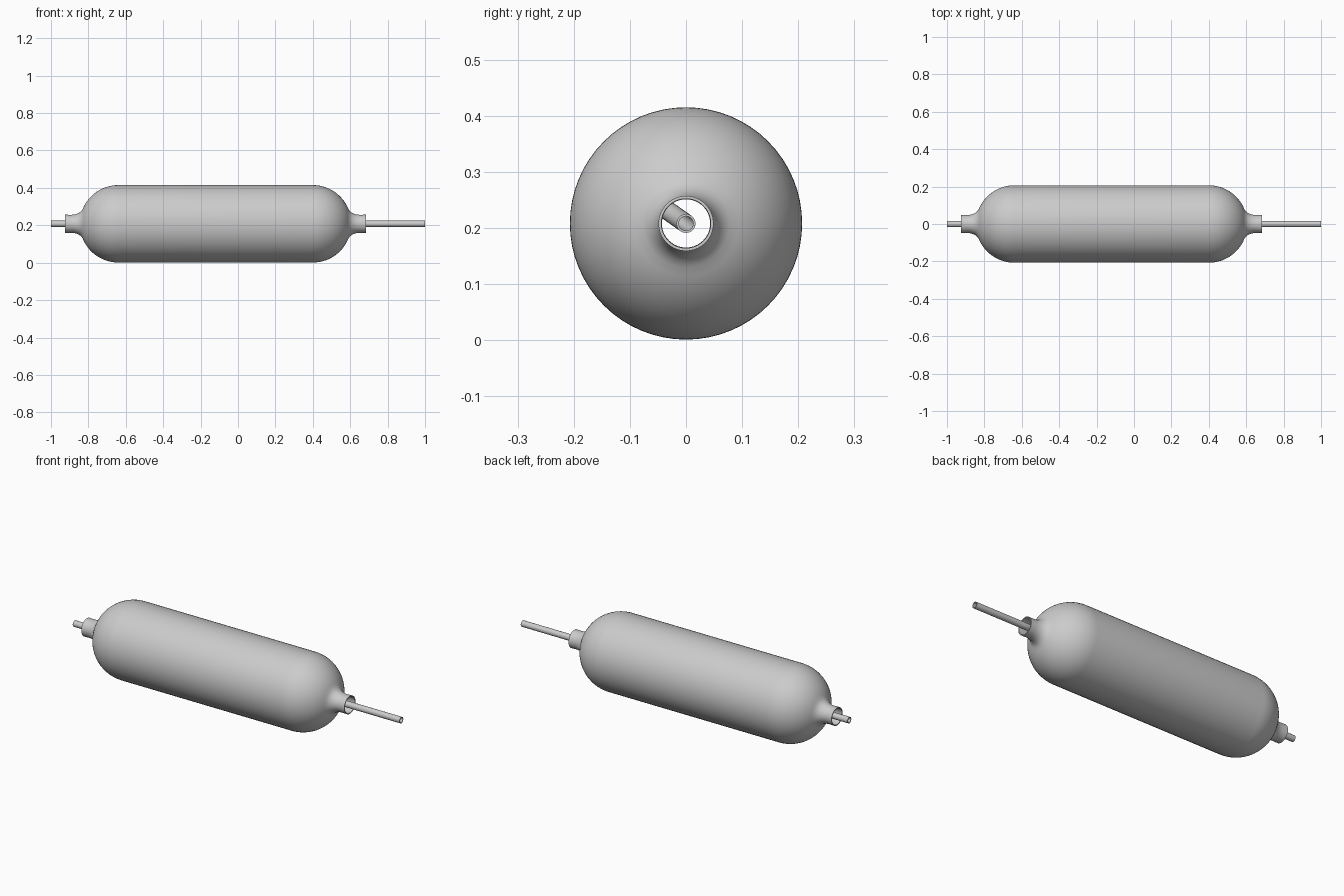
import bpy, bmesh, math
from mathutils import Vector

if "Cube" in bpy.data.objects:
    bpy.data.objects.remove(bpy.data.objects["Cube"])

CX, CZ = -0.12, 0.208      # vessel centre along x, axis height

glass = bpy.data.materials.new("pale grey")
glass.diffuse_color = (0.6, 0.6, 0.6, 1)
glass.use_nodes = True
glass.node_tree.nodes["Principled BSDF"].inputs["Base Color"].default_value = glass.diffuse_color


def finish(name, bm):
    bmesh.ops.recalc_face_normals(bm, faces=bm.faces)
    me = bpy.data.meshes.new(name)
    bm.to_mesh(me)
    bm.free()
    me.materials.append(glass)
    ob = bpy.data.objects.new(name, me)
    bpy.context.collection.objects.link(ob)
    bpy.context.view_layer.objects.active = ob
    ob.select_set(True)
    bpy.ops.object.shade_smooth_by_angle(angle=math.radians(40))
    ob.select_set(False)
    return ob


def skin(bm, rings, closed):
    n = len(rings[0])
    for i in range(len(rings) if closed else len(rings) - 1):
        a, b = rings[i], rings[(i + 1) % len(rings)]
        for j in range(n):
            k = (j + 1) % n
            bm.faces.new((a[j], a[k], b[k], b[j]))


# vessel: thin-walled capsule with a flared open neck at each end
half = []
for i in range(15):
    a = math.radians(68 * i / 14)
    half.append((0.52 + 0.206 * math.sin(a), 0.207 * math.cos(a)))
half += [(0.719, 0.067), (0.729, 0.059), (0.742, 0.053), (0.758, 0.049),
         (0.775, 0.048), (0.805, 0.049)]
outer = [(-x, r) for x, r in reversed(half)] + half
wall = 0.005
inner = [(x if abs(x) > 0.8 else x * 0.994, r - wall) for x, r in reversed(outer)]
bm = bmesh.new()
rings = []
for x, r in outer + inner:
    rings.append([bm.verts.new((CX + x, r * math.cos(t), CZ + r * math.sin(t)))
                  for t in (2 * math.pi * j / 64 for j in range(64))])
skin(bm, rings, True)
finish("vessel", bm)

# inner tube path: straight leads on the axis, coil inside the vessel
TURNS, R, X0, X1 = 8, 0.13, -0.68, 0.44
path = [Vector((-1, 0, CZ)), Vector((-0.9, 0, CZ)), Vector((-0.82, 0, CZ))]
start = math.radians(145)
N = TURNS * 28
for i in range(N + 1):
    f = i / N
    t = start + 2 * math.pi * TURNS * f
    if i == 0:
        path.append(Vector((-0.76, 0.35 * R * math.cos(t), CZ + 0.35 * R * math.sin(t))))
    path.append(Vector((X0 + (X1 - X0) * f, R * math.cos(t), CZ + R * math.sin(t))))
path += [Vector((0.53, 0.35 * R * math.cos(start), CZ + 0.35 * R * math.sin(start))),
         Vector((0.6, 0, CZ)), Vector((0.7, 0, CZ)), Vector((1, 0, CZ))]


# sweep a hollow section along the path
def sweep(bm, radius):
    out, side = [], Vector((0, 1, 0))
    for i, p in enumerate(path):
        d = (path[min(i + 1, len(path) - 1)] - path[max(i - 1, 0)]).normalized()
        side = (side - d * side.dot(d)).normalized()
        up = d.cross(side)
        out.append([bm.verts.new(p + radius * (math.cos(t) * side + math.sin(t) * up))
                    for t in (2 * math.pi * j / 20 for j in range(20))])
    return out


bm = bmesh.new()
skin(bm, sweep(bm, 0.017) + sweep(bm, 0.013)[::-1], True)
finish("coiled_tube", bm)
